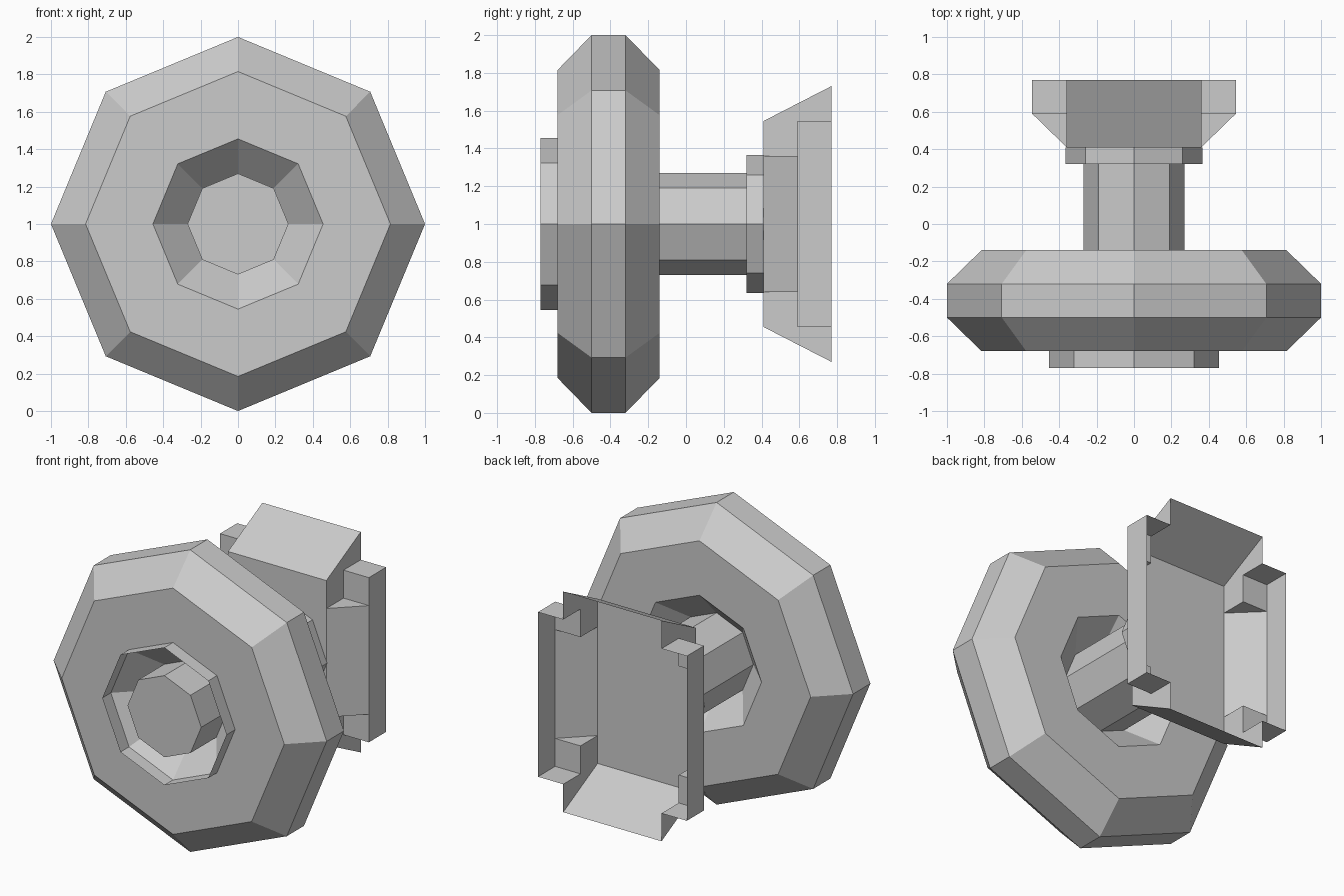
import bpy, bmesh, math

if "Cube" in bpy.data.objects:
    bpy.data.objects.remove(bpy.data.objects["Cube"])

ZC = 1.0          # axle height
SIDES = 8


def finish(bm, name):
    bmesh.ops.remove_doubles(bm, verts=bm.verts, dist=0.0005)
    bmesh.ops.recalc_face_normals(bm, faces=bm.faces)
    me = bpy.data.meshes.new(name)
    bm.to_mesh(me)
    bm.free()
    ob = bpy.data.objects.new(name, me)
    ob.location.z = ZC
    bpy.context.collection.objects.link(ob)
    return ob


def lathe(name, profile, closed=False, cap_start=False):
    """Octagonal turning about the y axle; profile is (radius, y)."""
    bm = bmesh.new()
    rings = []
    for r, y in profile:
        rings.append([bm.verts.new((r * math.cos(2 * math.pi * i / SIDES), y,
                                    r * math.sin(2 * math.pi * i / SIDES)))
                      for i in range(SIDES)])
    pairs = list(zip(rings, rings[1:]))
    if closed:
        pairs.append((rings[-1], rings[0]))
    for a, b in pairs:
        for i in range(SIDES):
            j = (i + 1) % SIDES
            bm.faces.new((a[i], a[j], b[j], b[i]))
    if cap_start:
        bm.faces.new(rings[0])
    return finish(bm, name)


# Wheel: chamfered ring with an open centre
lathe("wheel", [(0.455, -0.68), (0.815, -0.68), (1.0, -0.5), (1.0, -0.32),
                (0.815, -0.14), (0.455, -0.14), (0.27, -0.32), (0.27, -0.5)],
      closed=True)

# Thin lip standing off the front of the wheel
lathe("wheel_lip", [(0.455, -0.77), (0.455, -0.68)])

# Axle and its mounting flange
lathe("axle", [(0.27, -0.77), (0.27, 0.32)], cap_start=True)
lathe("axle_flange", [(0.365, 0.32), (0.365, 0.41)], cap_start=True)

# Mount: thin-walled cup open at the back, with stepped pockets on both sides.
# One quarter is described, then mirrored in x and z.
A, B, C = 0.36, 0.545, 0.73
Y0, Y1, Y2 = 0.41, 0.59, 0.77
quarter = [
    [(0, Y0, 0), (A, Y0, 0), (A, Y0, A), (A, Y0, B), (0, Y0, B)],       # base
    [(0, Y0, B), (A, Y0, B), (A, Y2, C), (0, Y2, C)],                   # flared flap
    [(A, Y0, A), (A, Y1, A), (A, Y1, B), (A, Y2, B), (A, Y2, C), (A, Y0, B)],  # cheek
    [(A, Y0, 0), (B, Y1, 0), (B, Y1, A), (A, Y0, A)],                   # pocket slope
    [(A, Y0, A), (B, Y1, A), (A, Y1, A)],                               # slope end
    [(A, Y1, A), (B, Y1, A), (B, Y1, B), (A, Y1, B)],                   # pocket step
    [(A, Y1, B), (B, Y1, B), (B, Y2, B), (A, Y2, B)],                   # pocket end
    [(B, Y1, 0), (B, Y2, 0), (B, Y2, B), (B, Y1, B), (B, Y1, A)],       # pocket wall
]
bm = bmesh.new()
for sx in (1, -1):
    for sz in (1, -1):
        for face in quarter:
            pts = [(x * sx, y, z * sz) for x, y, z in face]
            if sx * sz < 0:
                pts.reverse()
            bm.faces.new([bm.verts.new(p) for p in pts])
bmesh.ops.remove_doubles(bm, verts=bm.verts, dist=0.0005)
bmesh.ops.recalc_face_normals(bm, faces=bm.faces)
bmesh.ops.dissolve_limit(bm, angle_limit=0.02, verts=bm.verts, edges=bm.edges)
finish(bm, "mount_cup")
